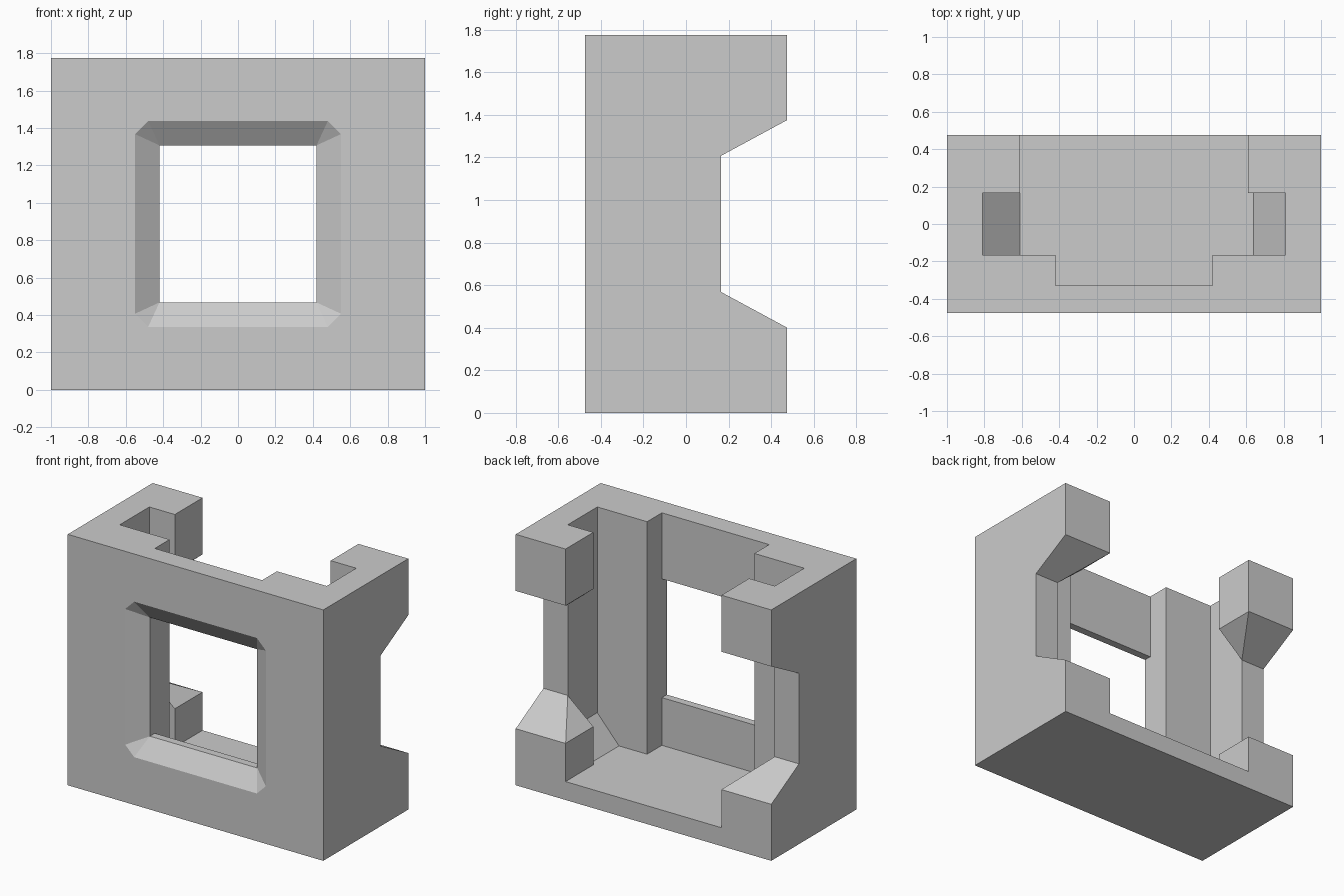
import bpy
import bmesh
from mathutils import Vector

cube = bpy.data.objects.get("Cube")
if cube:
    bpy.data.objects.remove(cube)

grey = bpy.data.materials.new("plain_grey")
grey.use_nodes = True
colour = (0.6, 0.6, 0.6, 1)
grey.diffuse_color = colour
grey.node_tree.nodes["Principled BSDF"].inputs["Base Color"].default_value = colour

HALF_DEPTH, HEIGHT, MID = 0.475, 1.775, 0.8875
FLOOR = 0.13


def hull(name, points):
    """Convex solid around a few points."""
    bm = bmesh.new()
    for p in points:
        bm.verts.new(p)
    bmesh.ops.convex_hull(bm, input=bm.verts)
    bmesh.ops.dissolve_limit(bm, angle_limit=0.001, verts=bm.verts, edges=bm.edges)
    bmesh.ops.recalc_face_normals(bm, faces=bm.faces)
    mesh = bpy.data.meshes.new(name)
    bm.to_mesh(mesh)
    bm.free()
    obj = bpy.data.objects.new(name, mesh)
    bpy.context.collection.objects.link(obj)
    return obj


def box(name, x, y0, y1, z0, z1):
    return hull(name, [(sx * x, y, z) for sx in (-1, 1) for y in (y0, y1) for z in (z0, z1)])


def carve(target, cutter):
    """Subtract the cutter from the target and discard it."""
    cutter.hide_render = True
    mod = target.modifiers.new("carve", 'BOOLEAN')
    mod.operation = 'DIFFERENCE'
    mod.solver = 'EXACT'
    mod.object = cutter
    bpy.context.view_layer.objects.active = target
    bpy.ops.object.modifier_apply(modifier=mod.name)
    bpy.data.objects.remove(cutter)


# Solid outer block
frame = box("bracket_frame", 1, -HALF_DEPTH, HALF_DEPTH, 0, HEIGHT)
frame.data.materials.append(grey)

# Main cavity, open at the top and back, and the niche behind the window
carve(frame, box("cavity", 0.61, -0.165, 0.6, FLOOR, 2))
carve(frame, box("niche", 0.42, -0.33, 0, FLOOR, 2))

# Side pockets with sloping floors
pocket = [(0.81, 2), (0.81, 0.32), (0.64, FLOOR), (-0.61, FLOOR), (-0.81, 0.32), (-0.81, 2)]
carve(frame, hull("pockets", [(x, y, z) for x, z in pocket for y in (-0.165, 0.165)]))

# Notch in the back of both side walls, tapering backwards and inwards
back_taper = [(0.165, 0.32), (0.6, 0.555)]
carve(frame, hull("back_notch", [(x, y, MID + s * h) for y, h in back_taper
                                 for x in (-1.2, 1.2) for s in (-1, 1)]))
side_taper = [(0.81, 0.32), (0.61, 0.487)]
carve(frame, hull("side_notch", [(sx * x, y, MID + s * h) for x, h in side_taper
                                 for sx in (-1, 1) for y in (0, 0.6) for s in (-1, 1)]))

# Square window with a splayed front edge and clipped corners
carve(frame, box("window", 0.42, -0.6, -0.2, MID - 0.42, MID + 0.42))
splay = []
for sx in (-1, 1):
    for sz in (-1, 1):
        splay += [Vector((sx * 0.42, -0.385, MID + sz * 0.42)),
                  Vector((sx * 0.68, -0.565, MID + sz * 0.54)),
                  Vector((sx * 0.54, -0.565, MID + sz * 0.68))]
carve(frame, hull("window_splay", splay))

# Clean up leftover flat edges
bm = bmesh.new()
bm.from_mesh(frame.data)
bmesh.ops.remove_doubles(bm, verts=bm.verts, dist=0.0005)
bmesh.ops.dissolve_limit(bm, angle_limit=0.002, verts=bm.verts, edges=bm.edges)
bm.to_mesh(frame.data)
bm.free()
